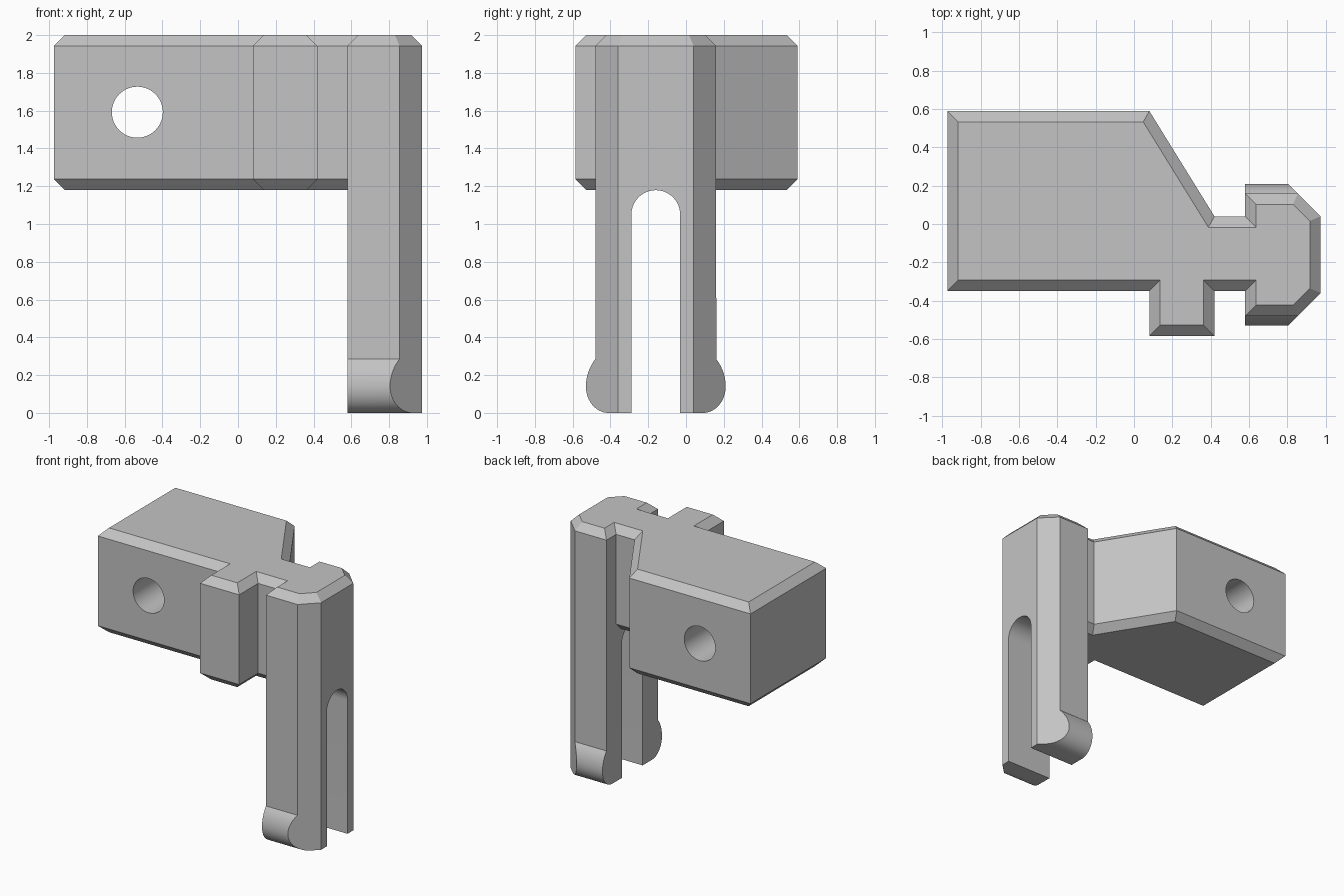
import bpy, bmesh
from math import sin, cos, pi, radians
from mathutils import Vector

if "Cube" in bpy.data.objects:
    bpy.data.objects.remove(bpy.data.objects["Cube"], do_unlink=True)

CH = 0.057               # bevel width
TOP, BASE = 2.0, 1.18    # block height range
MID = -0.16              # centre line of the leg in y
IN, OUT = 0.58, 0.975    # leg range in x

grey = bpy.data.materials.new("plain grey")
grey.use_nodes = True
grey.diffuse_color = (0.55, 0.55, 0.55, 1)
grey.node_tree.nodes["Principled BSDF"].inputs["Base Color"].default_value = grey.diffuse_color


def finish(bm, name):
    bmesh.ops.recalc_face_normals(bm, faces=bm.faces)
    mesh = bpy.data.meshes.new(name)
    bm.to_mesh(mesh)
    bm.free()
    mesh.materials.append(grey)
    obj = bpy.data.objects.new(name, mesh)
    bpy.context.collection.objects.link(obj)
    return obj


def inset(points, d):
    """Move every edge of a counter-clockwise outline inwards by d."""
    result = []
    for i, p in enumerate(points):
        a = (p - points[i - 1]).normalized()
        b = (points[(i + 1) % len(points)] - p).normalized()
        na, nb = Vector((-a.y, a.x)), Vector((-b.y, b.x))
        result.append(p + (na + nb) * d / (1 + na.dot(nb)))
    return result


def loft(bm, rings):
    loops = [[bm.verts.new(p) for p in ring] for ring in rings]
    for low, high in zip(loops, loops[1:]):
        for i in range(len(low)):
            bm.faces.new((low[i - 1], low[i], high[i], high[i - 1]))
    bm.faces.new(loops[0][::-1])
    bm.faces.new(loops[-1])


def arc(cy, cz, ry, rz, start, end, steps):
    angles = [radians(start + (end - start) * i / steps) for i in range(steps + 1)]
    return [(cy + ry * cos(a), cz + rz * sin(a)) for a in angles]


def combine(target, tool, operation):
    mod = target.modifiers.new(operation.lower(), 'BOOLEAN')
    mod.operation, mod.solver, mod.object = operation, 'EXACT', tool
    bpy.ops.object.select_all(action='DESELECT')
    bpy.context.view_layer.objects.active = target
    target.select_set(True)
    bpy.ops.object.modifier_apply(modifier=mod.name)
    bpy.data.objects.remove(tool, do_unlink=True)


# Bevelled block with sloping back corner, front tab and neck into the leg
outline = [Vector(p) for p in (
    (-0.975, -0.35), (0.08, -0.35), (0.08, -0.585), (0.42, -0.585), (0.42, -0.35),
    (0.8, -0.35), (0.8, 0.04), (0.42, 0.04), (0.08, 0.59), (-0.975, 0.59))]
small = inset(outline, CH)
bm = bmesh.new()
loft(bm, [[(p.x, p.y, z) for p in ring] for ring, z in
          ((small, BASE), (outline, BASE + CH), (outline, TOP - CH), (small, TOP))])
block = finish(bm, "bracket")

# Round hole through the block
bm = bmesh.new()
loft(bm, [[(-0.533 + 0.135 * cos(2 * pi * i / 64), y, 1.592 + 0.135 * sin(2 * pi * i / 64))
           for i in range(64)] for y in (-1, 1)])
combine(block, finish(bm, "hole_cutter"), 'DIFFERENCE')

# Forked leg: half of the side profile, from slot crown round the foot to the top
half = arc(0, 1.05, 0.129, 0.129, 90, 0, 16)
half += [(0.129, 0)]
half += arc(0.25, 0.14, 0.12, 0.14, -90, 0, 16)
half += arc(0.135, 0.14, 0.235, 0.235, 0, 38, 10)[1:]
half += [(0.32, TOP - CH), (0.32 - CH, TOP)]
profile = half + [(-y, z) for y, z in half[:0:-1]]
bm = bmesh.new()
loft(bm, [[(x, MID + y, z) for y, z in profile] for x in (IN, OUT)])
bmesh.ops.recalc_face_normals(bm, faces=bm.faces)

# Slice off the outer corners, then the top bevels
d = 0.5 ** 0.5
cuts = [((OUT, 0.2, 1), (1, 1, 0)), ((OUT, -0.2, 1), (1, -1, 0)),
        ((IN, 0, TOP - CH), (-1, 0, 1)), ((OUT, 0, TOP - CH), (1, 0, 1)),
        ((OUT, 0.2, TOP - CH), (d, d, 1)), ((OUT, -0.2, TOP - CH), (d, -d, 1))]
for point, normal in cuts:
    cut = bmesh.ops.bisect_plane(
        bm, geom=bm.verts[:] + bm.edges[:] + bm.faces[:], dist=1e-5,
        plane_co=(point[0], MID + point[1], point[2]), plane_no=normal, clear_outer=True)
    bmesh.ops.holes_fill(bm, edges=[e for e in bm.edges if e.is_boundary], sides=0)
combine(block, finish(bm, "forked_leg"), 'UNION')

# Clean flat faces and smooth only the curved ones
bm = bmesh.new()
bm.from_mesh(block.data)
bmesh.ops.remove_doubles(bm, verts=bm.verts, dist=1e-4)
bmesh.ops.dissolve_limit(bm, angle_limit=radians(0.5), verts=bm.verts, edges=bm.edges)
bm.to_mesh(block.data)
bm.free()
bpy.ops.object.shade_smooth_by_angle(angle=radians(25))
